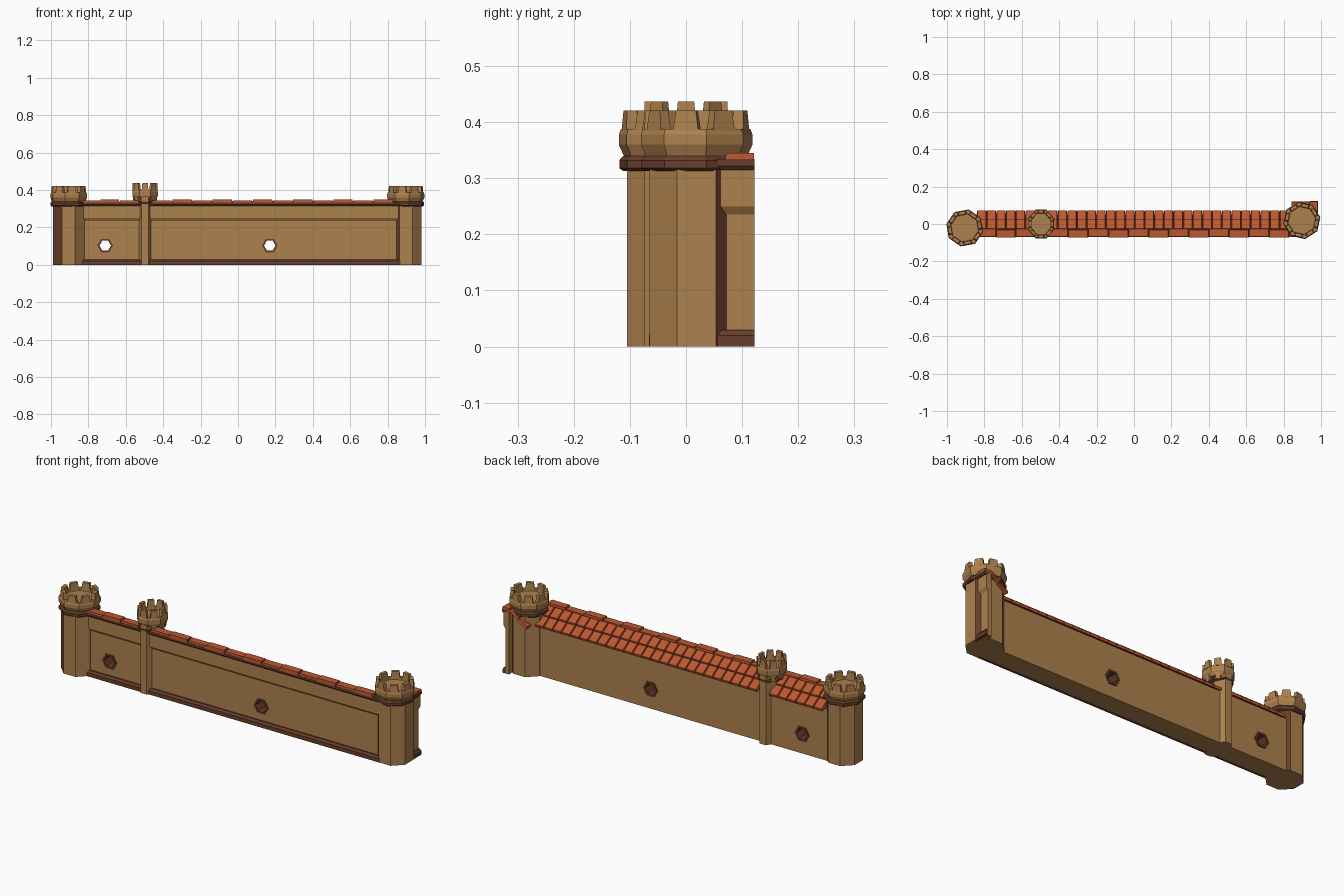
import bpy, bmesh, math
from mathutils import Matrix, Vector

if "Cube" in bpy.data.objects:
    bpy.data.objects.remove(bpy.data.objects["Cube"])


def material(name, rgb):
    m = bpy.data.materials.new(name)
    m.diffuse_color = (*rgb, 1)
    m.use_nodes = True
    m.node_tree.nodes["Principled BSDF"].inputs["Base Color"].default_value = m.diffuse_color
    return m


TAN = material("sandstone", (0.42, 0.22, 0.075))
BROWN = material("dark brown trim", (0.14, 0.048, 0.024))
RED = material("terracotta", (0.50, 0.095, 0.030))


def finish(name, bm, mats, matrix=None):
    bmesh.ops.recalc_face_normals(bm, faces=bm.faces)
    me = bpy.data.meshes.new(name)
    bm.to_mesh(me)
    bm.free()
    for m in mats:
        me.materials.append(m)
    ob = bpy.data.objects.new(name, me)
    bpy.context.collection.objects.link(ob)
    if matrix:
        ob.matrix_world = matrix
    return ob


def block(bm, mat, size, top=1.0):
    """Box on its own base, with the top scaled for a taper."""
    sx, sy, sz = (s / 2 for s in size)
    lo, hi = [], []
    for x, y in ((-1, -1), (1, -1), (1, 1), (-1, 1)):
        lo.append(bm.verts.new(mat @ Vector((x * sx, y * sy, 0))))
        hi.append(bm.verts.new(mat @ Vector((x * sx * top, y * sy * top, 2 * sz))))
    bm.faces.new(lo[::-1])
    bm.faces.new(hi)
    for i in range(4):
        j = (i + 1) % 4
        bm.faces.new((lo[i], lo[j], hi[j], hi[i]))


def extrude(name, profile, x0, x1, mat, matrix=None):
    """Extrude a (y, z) profile along x."""
    bm = bmesh.new()
    a = [bm.verts.new((x0, y, z)) for y, z in profile]
    b = [bm.verts.new((x1, y, z)) for y, z in profile]
    bm.faces.new(a)
    bm.faces.new(b[::-1])
    for i in range(len(a)):
        j = (i + 1) % len(a)
        bm.faces.new((a[i], a[j], b[j], b[i]))
    return finish(name, bm, [mat], matrix)


def lathe(name, cx, cy, profile, mats, rot=22.5, scale=(1, 1), n=8, rule=None):
    """Eight-sided turned part from (radius, z) points, capped at both ends."""
    bm = bmesh.new()
    rings = []
    for r, z in profile:
        ring = []
        for k in range(n):
            t = math.radians(rot + k * 360 / n)
            ring.append(bm.verts.new((cx + r * math.cos(t) * scale[0],
                                      cy + r * math.sin(t) * scale[1], z)))
        rings.append(ring)
    for a, b in zip(rings, rings[1:]):
        for i in range(n):
            j = (i + 1) % n
            f = bm.faces.new((a[i], a[j], b[j], b[i]))
            if rule:
                f.material_index = rule(i)
    bm.faces.new(rings[0][::-1])
    bm.faces.new(rings[-1])
    return finish(name, bm, mats)


def merlons(name, cx, cy, r, z, rot, size, scale=(1, 1), top=0.78):
    """Tapered battlement block on the middle of each side."""
    bm = bmesh.new()
    for k in range(8):
        t = math.radians(rot + 22.5 + 45 * k)
        m = (Matrix.Translation((cx + r * math.cos(t) * scale[0], cy + r * math.sin(t) * scale[1], z))
             @ Matrix.Rotation(t + math.pi / 2, 4, 'Z'))
        block(bm, m, size, top)
    return finish(name, bm, [TAN])


def roof(name, x0, x1, matrix=None):
    """Two rows of sloping tiles and a flat row along the front edge."""
    bm = bmesh.new()
    n = max(1, round((x1 - x0) / 0.052))
    w = (x1 - x0) / n
    slope = math.atan2(0.075, 0.095)
    for row in range(2):
        for i in range(n):
            y = -0.006 + row * 0.047
            z = 0.335 - (y + 0.03) * 0.79
            m = (Matrix.Translation((x0 + (i + 0.5) * w, y, z))
                 @ Matrix.Rotation(-slope + 0.12, 4, 'X'))
            block(bm, m, (w * 0.97, 0.063, 0.013), 0.88)
    n = max(1, round((x1 - x0) / 0.105))
    w = (x1 - x0) / n
    for i in range(n):
        m = Matrix.Translation((x0 + (i + 0.5) * w, -0.048 - 0.003 * (i % 2), 0.333))
        block(bm, m, (w * 0.99, 0.042, 0.012 + 0.005 * (i % 2)), 0.96)
    return finish(name, bm, [RED], matrix)


# main wall with a ledge on the front and a sloping top
ledge = [(-0.05, 0), (-0.05, 0.235), (-0.06, 0.25), (-0.06, 0.318)]
wall = extrude("wall", ledge + [(-0.03, 0.333), (0.05, 0.27), (0.05, 0)], -0.87, 0.87, TAN)
wall.data.materials.append(BROWN)
for f in wall.data.polygons:
    if f.normal.z > 0.5:
        f.material_index = 1

# hexagonal windows: cut through the wall, then framed
for label, x in (("left", -0.71), ("right", 0.17)):
    turn = Matrix.Translation((x, 0, 0.103)) @ Matrix.Rotation(math.pi / 2, 4, 'X')
    bm = bmesh.new()
    bmesh.ops.create_cone(bm, cap_ends=True, segments=6, radius1=0.036, radius2=0.036, depth=0.3,
                          matrix=turn @ Matrix.Rotation(math.pi / 6, 4, 'Z'))
    # points of the hexagon face sideways
    if max(v.co.x for v in bm.verts) - x < 0.035:
        bmesh.ops.rotate(bm, verts=bm.verts, cent=(x, 0, 0.103),
                         matrix=Matrix.Rotation(math.pi / 6, 3, 'Y'))
    cutter = finish("window_cutter", bm, [])
    mod = wall.modifiers.new("window", 'BOOLEAN')
    mod.operation, mod.solver, mod.object = 'DIFFERENCE', 'EXACT', cutter
    bpy.context.view_layer.objects.active = wall
    bpy.ops.object.modifier_apply(modifier="window")
    bpy.data.objects.remove(cutter)
    bm = bmesh.new()
    rings = []
    for r, y in ((0.042, -0.055), (0.042, 0.055), (0.031, 0.055), (0.031, -0.055)):
        rings.append([bm.verts.new((x + r * math.cos(k * math.pi / 3), y,
                                    0.103 + r * math.sin(k * math.pi / 3))) for k in range(6)])
    for s in range(4):
        a, b = rings[s], rings[(s + 1) % 4]
        for i in range(6):
            j = (i + 1) % 6
            bm.faces.new((a[i], a[j], b[j], b[i]))
    finish(label + "_window_frame", bm, [BROWN])

# plinth, cornice and roof tiles
plinth = [(-0.045, 0), (-0.066, 0), (-0.066, 0.02), (-0.058, 0.03), (-0.045, 0.03)]
cornice = [(-0.03, 0.315), (-0.064, 0.315), (-0.07, 0.322), (-0.07, 0.334), (-0.03, 0.334)]
extrude("wall_plinth", plinth, -0.87, 0.87, BROWN)
extrude("wall_cornice", cornice, -0.87, 0.87, BROWN)
roof("short_roof", -0.84, -0.53)
roof("long_roof", -0.46, 0.83)

# stub of the next wall, running back from the right tower, hollow behind
side = Matrix.Translation((0.913, 0, 0)) @ Matrix.Rotation(math.pi / 2, 4, 'Z')
extrude("stub_wall", ledge + [(-0.03, 0.333), (-0.03, 0)], 0.04, 0.122, TAN, side)
extrude("stub_plinth", plinth, 0.04, 0.122, BROWN, side)
extrude("stub_cornice", cornice, 0.04, 0.122, BROWN, side)
roof("stub_roof", 0.07, 0.122, side)

# corner towers: two opposite diagonal sides of each shaft are brown
for label, cx, cy, rot in (("left", -0.905, -0.021, -12), ("right", 0.897, 0.019, 10)):
    lathe(label + "_tower_shaft", cx, cy, [(0.091, 0), (0.091, 0.32)], [TAN, BROWN],
          rule=lambda i: 1 if i in (0, 4) else 0)
    lathe(label + "_tower_band", cx, cy,
          [(0.093, 0.313), (0.1, 0.318), (0.1, 0.332), (0.093, 0.34)], [BROWN], rot)
    lathe(label + "_tower_crown", cx, cy,
          [(0.09, 0.336), (0.101, 0.36), (0.101, 0.378), (0.097, 0.388),
           (0.078, 0.388), (0.076, 0.378)], [TAN], rot)
    merlons(label + "_tower_merlons", cx, cy, 0.08, 0.385, rot, (0.046, 0.022, 0.036))

# slim middle tower, deeper than wide
deep = (1, 1.7)
lathe("middle_tower_shaft", -0.497, 0, [(0.047, 0), (0.047, 0.36)], [TAN], scale=deep)
lathe("middle_tower_band", -0.497, 0, [(0.05, 0.325), (0.063, 0.33), (0.063, 0.338), (0.055, 0.342)],
      [BROWN], scale=(1, 1.3))
merlons("middle_tower_corbels", -0.497, 0, 0.055, 0.33, 22.5, (0.02, 0.016, 0.035), (1, 1.15), 1.3)
lathe("middle_tower_crown", -0.497, 0,
      [(0.062, 0.35), (0.074, 0.368), (0.074, 0.392), (0.07, 0.4), (0.056, 0.4), (0.054, 0.388)],
      [TAN], scale=(1, 1.13))
merlons("middle_tower_merlons", -0.497, 0, 0.059, 0.397, 22.5, (0.037, 0.018, 0.04), (1, 1.13))
